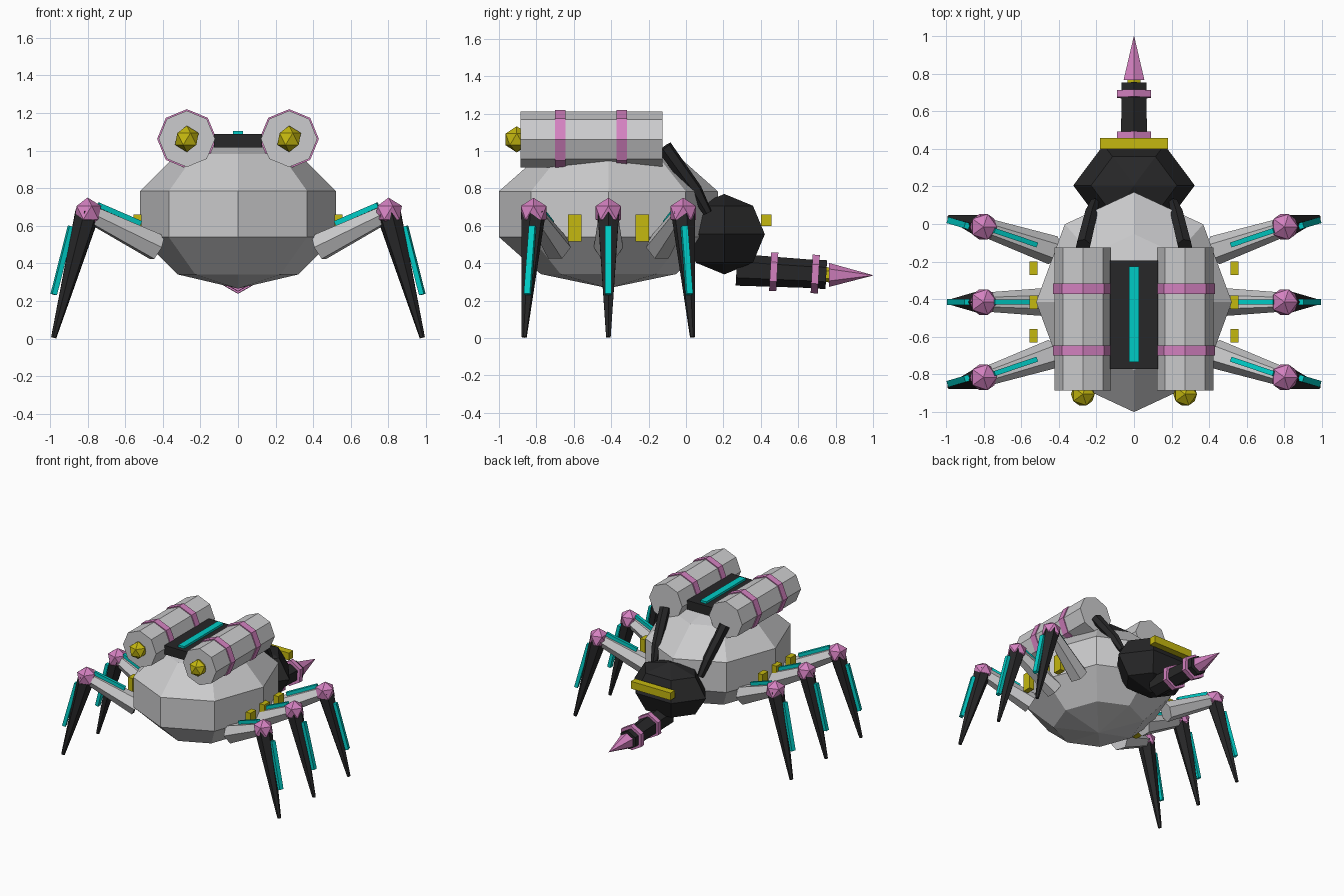
import bpy, bmesh, math
from mathutils import Vector, Matrix

if "Cube" in bpy.data.objects:
    bpy.data.objects.remove(bpy.data.objects["Cube"])


def material(name, rgb):
    m = bpy.data.materials.new(name)
    m.diffuse_color = (*rgb, 1)
    m.use_nodes = True
    m.node_tree.nodes["Principled BSDF"].inputs["Base Color"].default_value = m.diffuse_color
    return m


GREY = material("light grey", (0.60, 0.60, 0.61))
BLACK = material("black", (0.02, 0.02, 0.021))
PINK = material("pink", (0.66, 0.22, 0.53))
YELLOW = material("yellow", (0.56, 0.48, 0.005))
CYAN = material("cyan", (0.0, 0.60, 0.56))


def finish(bm, name, mat):
    bmesh.ops.recalc_face_normals(bm, faces=bm.faces)
    me = bpy.data.meshes.new(name)
    bm.to_mesh(me)
    bm.free()
    me.materials.append(mat)
    ob = bpy.data.objects.new(name, me)
    bpy.context.collection.objects.link(ob)
    return ob


def ball(name, mat, loc, radii, seg, rings, turn=0):
    bm = bmesh.new()
    bmesh.ops.create_uvsphere(bm, u_segments=seg, v_segments=rings, radius=1,
                              matrix=Matrix.Rotation(math.radians(turn), 4, 'Z'))
    bmesh.ops.scale(bm, vec=radii, verts=bm.verts)
    bmesh.ops.translate(bm, vec=loc, verts=bm.verts)
    return finish(bm, name, mat)


def gem(name, mat, loc, r):
    bm = bmesh.new()
    bmesh.ops.create_icosphere(bm, subdivisions=1, radius=r,
                               matrix=Matrix.Translation(loc))
    return finish(bm, name, mat)


def box(name, mat, lo, hi):
    bm = bmesh.new()
    lo, hi = Vector(lo), Vector(hi)
    bmesh.ops.create_cube(bm, size=1)
    bmesh.ops.scale(bm, vec=hi - lo, verts=bm.verts)
    bmesh.ops.translate(bm, vec=(lo + hi) / 2, verts=bm.verts)
    return finish(bm, name, mat)


def tube(name, mat, points, radii, n=6, roll=0.0, squash=1.0):
    """Faceted tube through points; a corner points up when roll is zero."""
    bm = bmesh.new()
    pts = [Vector(p) for p in points]
    loops = []
    for i, (p, r) in enumerate(zip(pts, radii)):
        d = (pts[min(i + 1, len(pts) - 1)] - pts[max(i - 1, 0)]).normalized()
        up = Vector((0, 0, 1))
        up = (up - up.dot(d) * d).normalized()
        side = d.cross(up)
        ring = []
        for k in range(n):
            a = 2 * math.pi * k / n + math.radians(roll)
            ring.append(bm.verts.new(p + r * (math.cos(a) * squash * up + math.sin(a) * side)))
        loops.append(ring)
    for a, b in zip(loops, loops[1:]):
        for k in range(n):
            bm.faces.new((a[k], a[(k + 1) % n], b[(k + 1) % n], b[k]))
    bm.faces.new(loops[0])
    bm.faces.new(loops[-1])
    return finish(bm, name, mat)


# Body and head
ball("body", GREY, (0, -0.415, 0.662), (0.547, 0.615, 0.396), 8, 5)
ball("head", BLACK, (0, 0.205, 0.555), (0.323, 0.25, 0.215), 6, 4, 30)
box("visor", YELLOW, (-0.18, 0.40, 0.60), (0.18, 0.457, 0.66))


# Snout with collars and spike
def snout_at(y):
    return (0, y, 0.365 - 0.055 * (y - 0.27))


def snout_part(name, mat, y1, y2, r1, r2):
    tube(name, mat, [snout_at(y1), snout_at(y2)], [r1, r2])


snout_part("snout", BLACK, 0.27, 0.70, 0.085, 0.075)
snout_part("snout_tip", BLACK, 0.69, 0.75, 0.077, 0.077)
snout_part("snout_collar", PINK, 0.45, 0.488, 0.103, 0.103)
snout_part("snout_collar", PINK, 0.672, 0.71, 0.103, 0.103)
snout_part("spike_seat", YELLOW, 0.745, 0.77, 0.04, 0.04)
tube("spike", PINK, [(0, 0.765, 0.337), (0, 1.0, 0.335)], [0.064, 0.001])

# Back plate with glowing strip
box("back_plate", BLACK, (-0.128, -0.77, 1.015), (0.128, -0.195, 1.088))
box("back_strip", CYAN, (-0.027, -0.735, 1.08), (0.027, -0.225, 1.105))

for s in (-1, 1):
    # Tanks with bands and end valves
    def tank_part(name, mat, y1, y2, r):
        tube(name, mat, [(s * 0.272, y1, 1.062), (s * 0.272, y2, 1.062)], [r, r], 8)

    tank_part("tank", GREY, -0.885, -0.125, 0.150)
    tank_part("tank_band", PINK, -0.70, -0.645, 0.158)
    tank_part("tank_band", PINK, -0.372, -0.316, 0.158)
    gem("tank_valve", YELLOW, (s * 0.272, -0.905, 1.062), 0.07)

    # Hose from tank to head
    tube("hose", BLACK, [(s * 0.27, -0.115, 1.02), (s * 0.23, 0.05, 0.79),
                         (s * 0.21, 0.115, 0.67)], [0.042, 0.038, 0.025])

    # Side vents
    for y in (-0.595, -0.415, -0.235):
        x1, x2 = sorted((s * 0.512, s * 0.555))
        box("side_vent", YELLOW, (x1, y - 0.036, 0.515), (x2, y + 0.036, 0.66))

    # Legs: hip, knee and foot spread away from the middle pair
    for k in (-1, 0, 1):
        y0 = -0.415
        hip = Vector((s * 0.43, y0 + k * 0.275, 0.485))
        knee = Vector((s * 0.80, y0 + k * 0.40, 0.67))
        foot = Vector((s * 0.98, y0 + k * 0.45, 0.005))
        tube("upper_leg", GREY, [hip, knee], [0.078, 0.05], 6, 30)
        tube("lower_leg", BLACK, [knee, foot], [0.066, 0.014], 6)
        gem("knee", PINK, knee, 0.08)
        a = hip.lerp(knee, 0.24) + Vector((0, 0, 0.083))
        b = hip.lerp(knee, 0.85) + Vector((0, 0, 0.068))
        tube("upper_leg_strip", CYAN, [a, b], [0.019, 0.019], 4, 45)
        a = knee.lerp(foot, 0.11) + Vector((s * 0.068, 0, 0))
        b = knee.lerp(foot, 0.655) + Vector((s * 0.062, 0, 0))
        tube("lower_leg_strip", CYAN, [a, b], [0.024, 0.024], 4, 45, 0.8)
